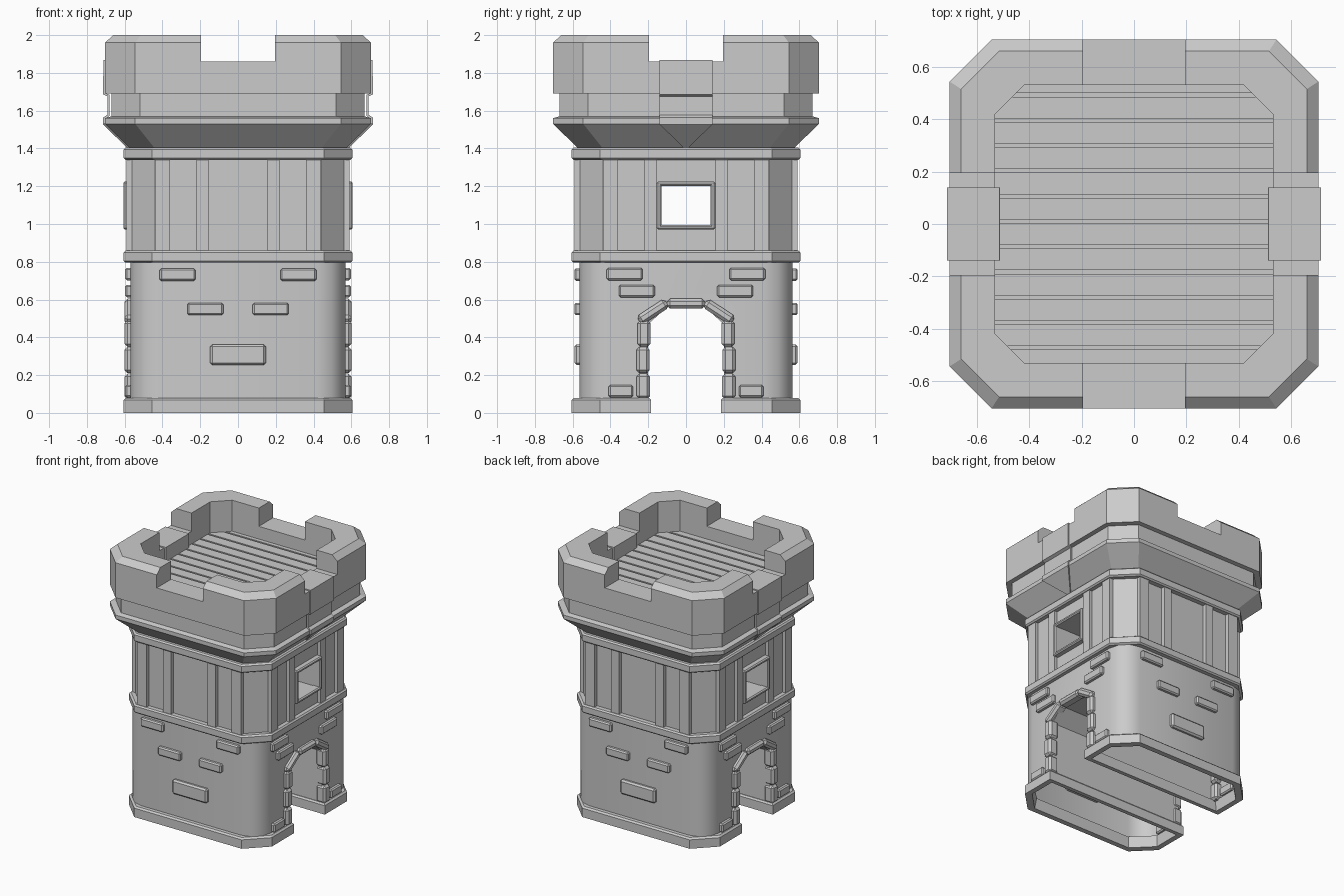
import bpy, bmesh, math
from mathutils import Matrix, Vector

if "Cube" in bpy.data.objects:
    bpy.data.objects.remove(bpy.data.objects["Cube"])


def add(name, bm):
    bmesh.ops.recalc_face_normals(bm, faces=bm.faces)
    me = bpy.data.meshes.new(name)
    bm.to_mesh(me)
    bm.free()
    ob = bpy.data.objects.new(name, me)
    bpy.context.collection.objects.link(ob)
    return ob


def octagon(h, c, hy=None):
    hy = hy or h
    q = [(h, hy - c), (h - c, hy)]
    r = [(-x, y) for x, y in reversed(q)]
    return q + r + [(-x, -y) for x, y in q + r]


def rounded(hx, hy, c, n):
    pts = []
    for k, (sx, sy) in enumerate([(1, 1), (-1, 1), (-1, -1), (1, -1)]):
        for i in range(n + 1):
            a = math.radians(90 * (k + i / n))
            pts.append((sx * (hx - c) + c * math.cos(a), sy * (hy - c) + c * math.sin(a)))
    return pts


def loft(name, rings, caps=True):
    """Stack outlines [(points, z), ...]; without caps the last joins the first."""
    bm = bmesh.new()
    vs = [[bm.verts.new((x, y, z)) for x, y in pts] for pts, z in rings]
    pairs = list(zip(vs, vs[1:]))
    if caps:
        bm.faces.new(vs[0])
        bm.faces.new(vs[-1])
    else:
        pairs.append((vs[-1], vs[0]))
    for a, b in pairs:
        for i in range(len(a)):
            j = (i + 1) % len(a)
            bm.faces.new((a[i], a[j], b[j], b[i]))
    return add(name, bm)


def box(name, size, mat, bevel=0.0):
    bm = bmesh.new()
    bmesh.ops.create_cube(bm, size=1, matrix=Matrix.Diagonal((*size, 1)))
    if bevel:
        bmesh.ops.bevel(bm, geom=bm.edges[:], offset=bevel, segments=1, affect='EDGES')
    bm.transform(mat)
    return add(name, bm)


def on_face(deg, out, u, z, roll=0):
    """Placement on the side of the tower that faces direction deg."""
    return (Matrix.Rotation(math.radians(deg), 4, 'Z')
            @ Matrix.Translation((out, u, z)) @ Matrix.Rotation(roll, 4, 'X'))


def cut(ob, cutter):
    m = ob.modifiers.new("cut", 'BOOLEAN')
    m.operation, m.solver, m.object = 'DIFFERENCE', 'EXACT', cutter
    bpy.context.view_layer.objects.active = ob
    bpy.ops.object.modifier_apply(modifier=m.name)
    bpy.data.objects.remove(cutter)


# Lower wall with an arched passage along x, open underneath
wall = loft("lower_wall", [(rounded(0.57, 0.565, 0.15, 3), z) for z in (0, 0.81)])
arch = [(-0.2, -0.1), (0.2, -0.1), (0.2, 0.47), (0.1, 0.56), (-0.1, 0.56), (-0.2, 0.47)]
bm = bmesh.new()
ends = [[bm.verts.new((x, y, z)) for y, z in arch] for x in (-1, 1)]
bm.faces.new(ends[0])
bm.faces.new(ends[1])
for i in range(6):
    j = (i + 1) % 6
    bm.faces.new((ends[0][i], ends[0][j], ends[1][j], ends[1][i]))
cut(wall, add("arch_cutter", bm))
bm = bmesh.new()
bm.from_mesh(wall.data)
low = [f for f in bm.faces if all(abs(v.co.z) < 1e-4 for v in f.verts)]
bmesh.ops.delete(bm, geom=low, context='FACES')
bm.to_mesh(wall.data)
bm.free()
bpy.ops.object.select_all(action='DESELECT')
wall.select_set(True)
bpy.context.view_layer.objects.active = wall
bpy.ops.object.shade_smooth_by_angle(angle=math.radians(35))

# Plinth: a hollow rim on each side of the passage
def half(h, c, y0, s):
    q = [(h, y0), (h, h - c), (h - c, h)]
    return [(x, s * y) for x, y in q + [(-x, y) for x, y in reversed(q)]]

for s, side in ((-1, "front"), (1, "back")):
    loft("plinth_" + side, [
        (half(0.605, 0.15, 0.185, s), 0), (half(0.605, 0.15, 0.185, s), 0.068),
        (half(0.593, 0.147, 0.195, s), 0.08), (half(0.555, 0.14, 0.215, s), 0.08),
        (half(0.565, 0.14, 0.215, s), 0)], caps=False)

# Middle storey with a window tunnel, and the bands around it
mid = loft("middle_wall", [(octagon(0.565, 0.125, 0.56), z) for z in (0.85, 1.35)])
cut(mid, box("window_cutter", (2, 0.26, 0.21), Matrix.Translation((0, 0, 1.097))))
for name, z in (("lower_band", 0.795), ("upper_band", 1.34)):
    loft(name, [(octagon(0.595, 0.15), z), (octagon(0.605, 0.15), z + 0.01),
                (octagon(0.605, 0.15), z + 0.055), (octagon(0.595, 0.15), z + 0.065)])

# Timber posts on all four sides
for deg in (0, 90, 180, 270):
    for s in (-1, 1):
        for u, w in ((0.188, 0.066), (0.4, 0.08)):
            box("post", (0.05, w, 0.5), on_face(deg, 0.565, s * u, 1.1))

# Window frames, door stones and bricks on the two door sides
for deg in (0, 180):
    for s in (-1, 1):
        box("window_jamb", (0.07, 0.027, 0.25), on_face(deg, 0.572, s * 0.142, 1.098), 0.008)
        box("window_rail", (0.07, 0.31, 0.026), on_face(deg, 0.572, 0, 1.098 + s * 0.115), 0.008)
        for u, z, h in ((0.226, 0.14, 0.135), (0.228, 0.28, 0.14), (0.222, 0.42, 0.14)):
            box("jamb_stone", (0.08, 0.07, h), on_face(deg, 0.562, s * u, z), 0.016)
        box("arch_stone", (0.08, 0.175, 0.055),
            on_face(deg, 0.562, s * 0.175, 0.535, -s * 0.58), 0.016)
        for u, z, w in ((0.325, 0.735, 0.19), (0.26, 0.645, 0.19), (0.345, 0.115, 0.13)):
            box("side_brick", (0.06, w, 0.066), on_face(deg, 0.567, s * u, z), 0.009)
    box("keystone", (0.08, 0.2, 0.053), on_face(deg, 0.562, 0, 0.578), 0.016)

# Bricks on the front and back
for deg in (-90, 90):
    for s in (-1, 1):
        for u, z in ((0.32, 0.732), (0.173, 0.55)):
            box("brick", (0.06, 0.19, 0.066), on_face(deg, 0.561, s * u, z), 0.009)
    box("large_brick", (0.06, 0.295, 0.11), on_face(deg, 0.561, 0, 0.308), 0.012)

# Flared parapet with a notch in each side
parapet = loft("parapet", [(octagon(h, c), z) for h, c, z in (
    (0.57, 0.13, 1.40), (0.704, 0.16, 1.53), (0.704, 0.16, 1.56), (0.67, 0.15, 1.57),
    (0.67, 0.15, 1.69), (0.704, 0.16, 1.692), (0.704, 0.16, 1.96), (0.66, 0.145, 2.0),
    (0.53, 0.11, 2.0), (0.53, 0.11, 1.735))])
for size in ((2, 0.39, 0.4), (0.39, 2, 0.4)):
    cut(parapet, box("notch_cutter", size, Matrix.Translation((0, 0, 2.06))))

# Plank floor
for k in range(-6, 6):
    y0 = max(0.01 + 0.0965 * k, -0.54)
    y1 = min(0.01 + 0.0965 * (k + 1), 0.54)
    box("floor_plank", (1.08, y1 - y0 - 0.014, 0.03),
        Matrix.Translation((0, (y0 + y1) / 2, 1.748)))

# Pointed banners draped over the side notches
drape = [(0.518, 1.75, 0.14), (0.518, 1.864, 0.14), (0.708, 1.864, 0.14), (0.708, 1.69, 0.14),
         (0.686, 1.68, 0.14), (0.686, 1.575, 0.14), (0.708, 1.56, 0.14), (0.708, 1.53, 0.14),
         (0.574, 1.40, 0.004)]
for s, side in ((1, "right"), (-1, "left")):
    bm = bmesh.new()
    rows = [[bm.verts.new((s * x, y, z)) for y in (-w, w)] for x, z, w in drape]
    for a, b in zip(rows, rows[1:]):
        bm.faces.new((a[0], a[1], b[1], b[0]))
    banner = add("banner_" + side, bm)
    m = banner.modifiers.new("thickness", 'SOLIDIFY')
    m.thickness, m.offset = 0.014, 0
